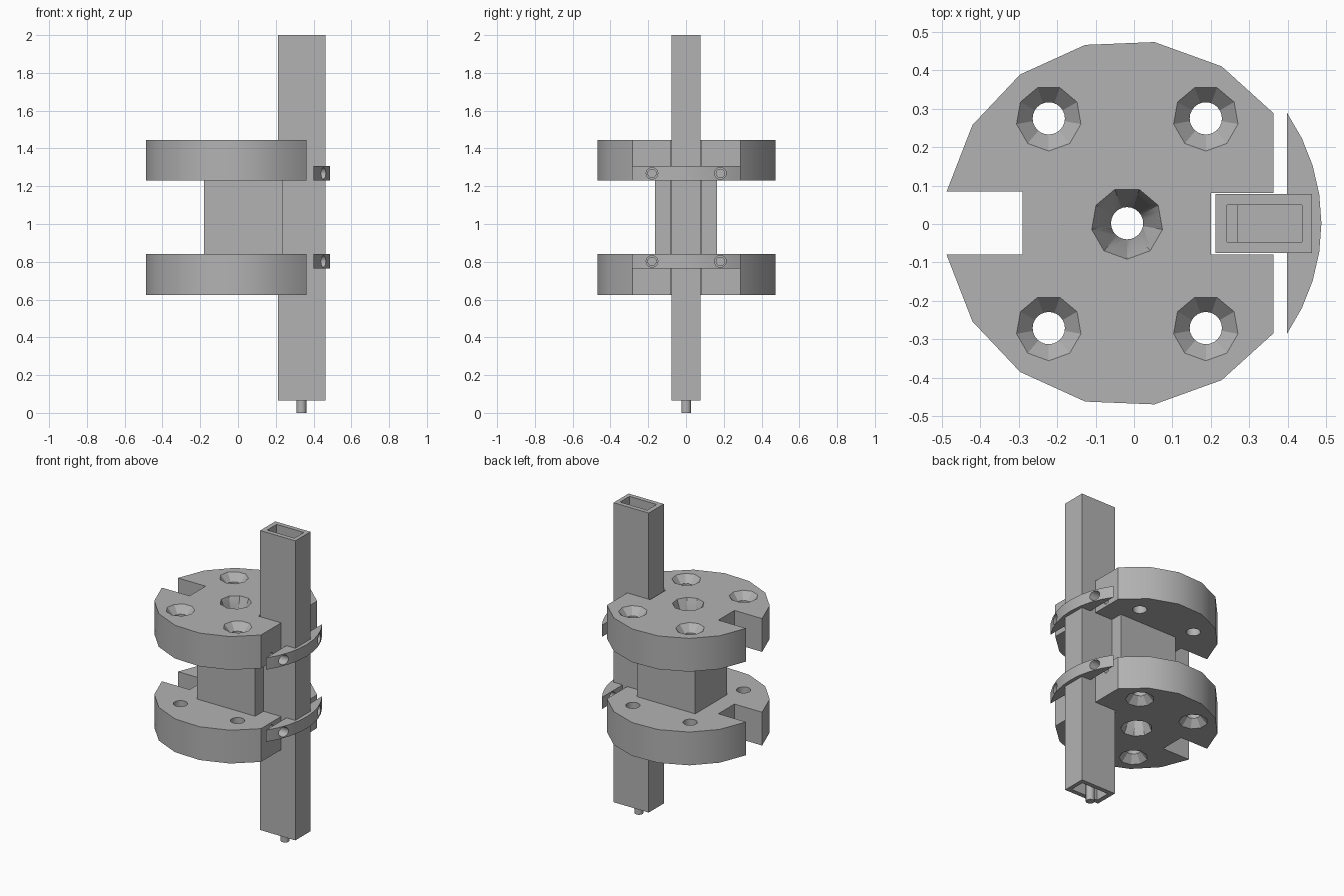
import bpy
import bmesh
from math import cos, sin, pi, radians
from mathutils import Matrix, Vector

cube = bpy.data.objects.get("Cube")
if cube:
    bpy.data.objects.remove(cube)

grey = bpy.data.materials.new("plain grey")
grey.use_nodes = True
GREY = (0.45, 0.45, 0.45, 1)
grey.diffuse_color = GREY
grey.node_tree.nodes["Principled BSDF"].inputs["Base Color"].default_value = GREY

CX, CY = -0.018, 0.002          # axis of the round flanges


def make(name, bm):
    bmesh.ops.recalc_face_normals(bm, faces=bm.faces)
    mesh = bpy.data.meshes.new(name)
    bm.to_mesh(mesh)
    bm.free()
    mesh.materials.append(grey)
    obj = bpy.data.objects.new(name, mesh)
    bpy.context.scene.collection.objects.link(obj)
    return obj


def prism(name, outline, z0, z1):
    bm = bmesh.new()
    face = bm.faces.new([bm.verts.new((x, y, z0)) for x, y in outline])
    top = bmesh.ops.extrude_face_region(bm, geom=[face])["geom"]
    verts = [v for v in top if isinstance(v, bmesh.types.BMVert)]
    bmesh.ops.translate(bm, verts=verts, vec=(0, 0, z1 - z0))
    return make(name, bm)


def box(name, x0, x1, y0, y1, z0, z1):
    return prism(name, [(x0, y0), (x1, y0), (x1, y1), (x0, y1)], z0, z1)


def cone(name, start, end, r0, r1, sides):
    start, end = Vector(start), Vector(end)
    axis = end - start
    bm = bmesh.new()
    bmesh.ops.create_cone(bm, cap_ends=True, segments=sides, radius1=r0,
                          radius2=r1, depth=axis.length)
    place = Matrix.Translation((start + end) / 2) @ axis.to_track_quat('Z', 'X').to_matrix().to_4x4()
    bmesh.ops.transform(bm, matrix=place, verts=bm.verts)
    return make(name, bm)


def cut(obj, *cutters):
    bpy.context.view_layer.objects.active = obj
    for cutter in cutters:
        cutter.hide_render = True
        mod = obj.modifiers.new("cut", 'BOOLEAN')
        mod.operation, mod.solver, mod.object = 'DIFFERENCE', 'EXACT', cutter
        bpy.ops.object.modifier_apply(modifier=mod.name)
        bpy.data.objects.remove(cutter)


def smooth(obj):
    bpy.ops.object.select_all(action='DESELECT')
    obj.select_set(True)
    bpy.context.view_layer.objects.active = obj
    bpy.ops.object.shade_smooth_by_angle(angle=radians(30))


def arc(radius, degrees):
    return [(CX + radius * cos(radians(a)), CY + radius * sin(radians(a))) for a in degrees]


def rail_slot():
    return box("rail_slot", 0.2, 0.6, -0.079, 0.081, -0.1, 2.1)


# Flanges with a flat side, a rear notch, a rail slot and countersunk holes
half = [36.9, 58.9, 81.4, 103.2, 125.7, 147.6, 170]
corners = [(x, y + CY) for x in (-0.222, 0.187) for y in (-0.273, 0.273)]
for label, inner, outer, side in (("lower", 0.84, 0.625, -1), ("upper", 1.23, 1.445, 1)):
    flange = prism(label + "_flange", arc(0.477, half + [-a for a in reversed(half)]),
                   min(inner, outer), max(inner, outer))
    cut(flange, rail_slot(), box("notch", -0.6, -0.29, -0.08, 0.084, 0, 2))
    for x, y in corners + [(CX, CY)]:
        centre = x == CX
        wide, deep = (0.094, 0.13) if centre else (0.086, 0.05)
        cut(flange,
            cone("bore", (x, y, 0.5), (x, y, 1.6), 0.042, 0.042, 24),
            cone("sink", (x, y, outer - side * deep), (x, y, outer + side * 0.001),
                 0.041, wide, 9))

    # Crescent clamp across the rail, with two screw holes
    mid = inner + side * 0.038
    clamp = prism(label + "_clamp", arc(0.506, [-34.5 + 69 * i / 8 for i in range(9)]),
                  mid - 0.038, mid + 0.038)
    for y in (-0.18, 0.182):
        cut(clamp, cone("screw_hole", (0.3, y, mid), (0.6, y, mid), 0.031, 0.031, 20))
        cut(flange, cone("thread_hole", (0.2, y, mid), (0.6, y, mid), 0.022, 0.022, 20))
    smooth(flange)
    smooth(clamp)

# Square core joining the flanges
core = box("core", -0.18, 0.237, -0.163, 0.163, 0.84, 1.23)
cut(core, rail_slot(), cone("bore", (CX, CY, 0.5), (CX, CY, 1.6), 0.042, 0.042, 24))
smooth(core)

# Hollow upright rail with an insert and a pin at its foot
rail = box("rail", 0.212, 0.463, -0.076, 0.078, 0.065, 2)
cut(rail, box("top_hollow", 0.242, 0.437, -0.047, 0.049, 1.1, 2.1),
    box("foot_hollow", 0.242, 0.437, -0.047, 0.049, 0, 1.0))
box("rail_insert", 0.268, 0.437, -0.047, 0.049, 0.3, 1.8)
pin = cone("foot_pin", (0.336, 0.001, 0), (0.336, 0.001, 0.4), 0.026, 0.026, 16)
smooth(pin)
